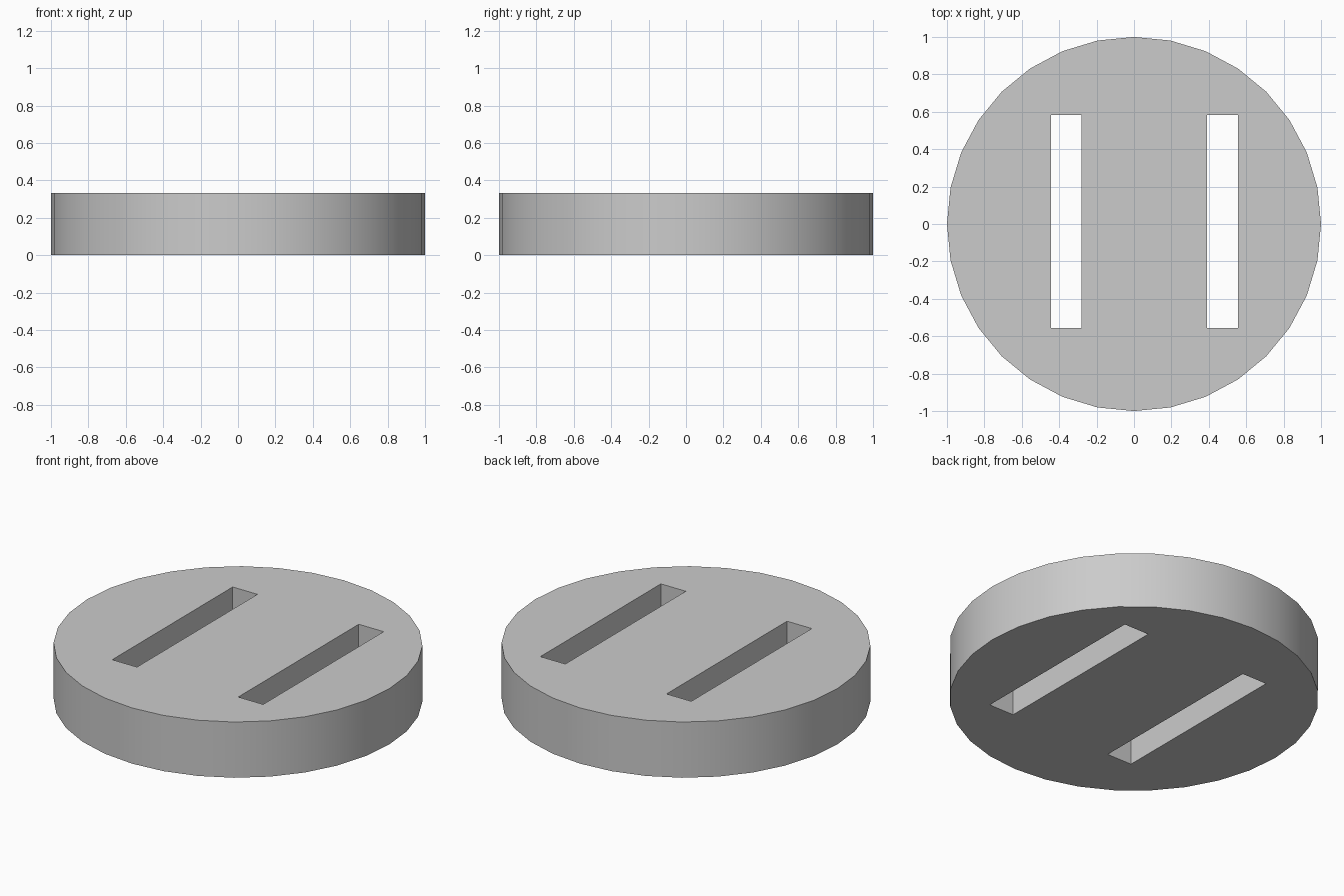
import bpy

if "Cube" in bpy.data.objects:
    bpy.data.objects.remove(bpy.data.objects["Cube"])

HEIGHT = 1 / 3

# Round 32-sided disc
bpy.ops.mesh.primitive_cylinder_add(vertices=32, radius=1, depth=HEIGHT,
                                    location=(0, 0, HEIGHT / 2))
disc = bpy.context.object
disc.name = "slotted_disc"


def cut_slot(name, x0, x1, y0, y1):
    """Cut a rectangular slot right through the disc."""
    bpy.ops.mesh.primitive_cube_add(
        size=1, location=((x0 + x1) / 2, (y0 + y1) / 2, HEIGHT / 2))
    cutter = bpy.context.object
    cutter.name = name
    cutter.scale = (x1 - x0, y1 - y0, HEIGHT * 2)
    cutter.hide_render = True
    mod = disc.modifiers.new(name, 'BOOLEAN')
    mod.operation = 'DIFFERENCE'
    mod.solver = 'EXACT'
    mod.object = cutter
    bpy.context.view_layer.objects.active = disc
    bpy.ops.object.modifier_apply(modifier=mod.name)
    bpy.data.objects.remove(cutter)


# Two through slots, slightly off centre
for name, x0, x1 in (("left_slot", -0.444, -0.28), ("right_slot", 0.39, 0.555)):
    cut_slot(name, x0, x1, -0.555, 0.584)

# Smooth rim with sharp edges
bpy.ops.object.select_all(action='DESELECT')
disc.select_set(True)
bpy.context.view_layer.objects.active = disc
bpy.ops.object.shade_smooth_by_angle()
